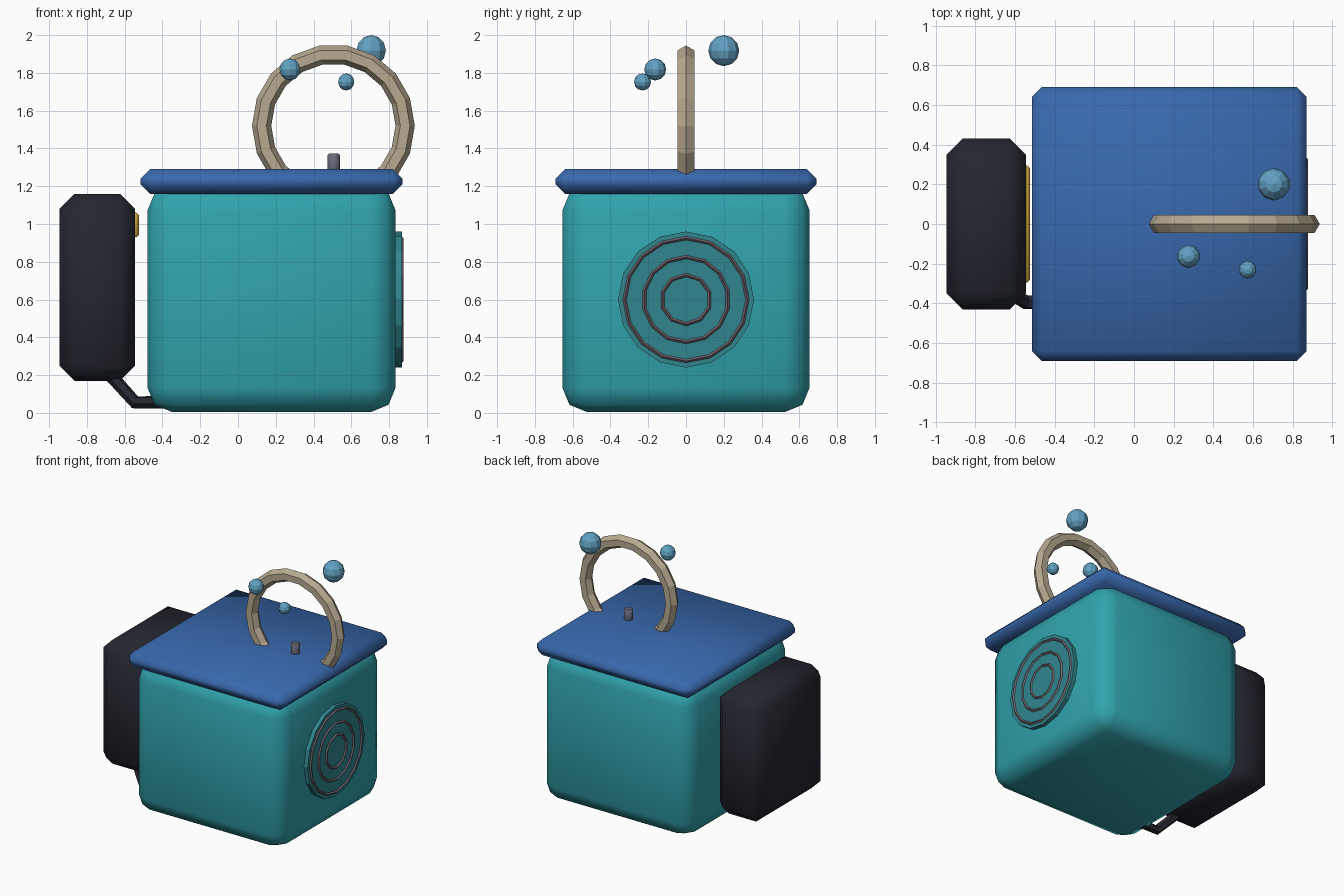
import bpy
from math import radians, pi

if "Cube" in bpy.data.objects:
    bpy.data.objects.remove(bpy.data.objects["Cube"])


def material(name, r, g, b):
    m = bpy.data.materials.new(name)
    m.diffuse_color = (r, g, b, 1)
    m.use_nodes = True
    m.node_tree.nodes["Principled BSDF"].inputs["Base Color"].default_value = m.diffuse_color
    return m


TEAL = material("teal", 0.03, 0.37, 0.42)
DARK_TEAL = material("dark_teal", 0.03, 0.24, 0.27)
BLUE = material("blue", 0.04, 0.14, 0.42)
BLACK = material("black", 0.018, 0.02, 0.03)
YELLOW = material("yellow", 0.6, 0.38, 0.04)
TAN = material("tan", 0.47, 0.40, 0.28)
BUBBLE = material("bubble_blue", 0.12, 0.36, 0.55)
RING = material("ring_grey", 0.17, 0.13, 0.16)
STEEL = material("steel", 0.14, 0.15, 0.2)


def finish(name, mat, smooth=None):
    ob = bpy.context.object
    ob.name = name
    ob.data.materials.append(mat)
    if smooth:
        bpy.ops.object.shade_smooth_by_angle(angle=radians(smooth))
    return ob


def bevel(ob, width, segments):
    mod = ob.modifiers.new("bevel", "BEVEL")
    mod.width = width
    mod.segments = segments
    mod.limit_method = 'ANGLE'
    bpy.ops.object.modifier_apply(modifier=mod.name)


def box(name, lo, hi, width, segments, mat):
    bpy.ops.mesh.primitive_cube_add(size=1, location=[(a + b) / 2 for a, b in zip(lo, hi)])
    ob = bpy.context.object
    ob.scale = [b - a for a, b in zip(lo, hi)]
    bpy.ops.object.transform_apply(location=False, rotation=False, scale=True)
    bevel(ob, width, segments)
    return finish(name, mat, 50)


# main tank, lid and side pack
box("body", (-0.48, -0.655, 0.005), (0.835, 0.655, 1.2), 0.13, 2, TEAL)
box("lid", (-0.515, -0.69, 1.16), (0.87, 0.69, 1.29), 0.05, 1, BLUE)
box("side_pack", (-0.945, -0.43, 0.17), (-0.545, 0.43, 1.16), 0.08, 1, BLACK)
box("pack_strip", (-0.57, -0.295, 0.93), (-0.525, 0.295, 1.06), 0.012, 1, YELLOW)

# round grille on the right side with raised rings
bpy.ops.mesh.primitive_cylinder_add(vertices=16, radius=0.36, depth=0.06,
                                    location=(0.837, 0, 0.6), rotation=(0, pi / 2, 0))
finish("grille_disc", DARK_TEAL)
for i, (r, n) in enumerate([(0.325, 16), (0.225, 14), (0.13, 10)]):
    bpy.ops.mesh.primitive_torus_add(major_segments=n, minor_segments=4, major_radius=r,
                                     minor_radius=0.01, location=(0.867, 0, 0.6),
                                     rotation=(0, pi / 2, 0))
    finish(f"grille_ring_{i + 1}", RING)

# hoop standing through the lid
bpy.ops.mesh.primitive_torus_add(major_segments=18, minor_segments=6, major_radius=0.38,
                                 minor_radius=0.051, location=(0.505, 0, 1.52),
                                 rotation=(pi / 2, 0, 0))
finish("hoop", TAN)

# small peg in the middle of the hoop
bpy.ops.mesh.primitive_cylinder_add(vertices=10, radius=0.034, depth=0.12,
                                    location=(0.507, 0, 1.312))
bevel(bpy.context.object, 0.008, 1)
finish("peg", STEEL, 40)

# floating bubbles
for i, (x, y, z, r) in enumerate([(0.705, 0.20, 1.918, 0.082), (0.275, -0.163, 1.818, 0.058),
                                  (0.573, -0.23, 1.752, 0.045)]):
    bpy.ops.mesh.primitive_uv_sphere_add(segments=10, ring_count=6, radius=r, location=(x, y, z))
    finish(f"bubble_{i + 1}", BUBBLE)

# cable from the pack to the tank
curve = bpy.data.curves.new("cable", 'CURVE')
curve.dimensions = '3D'
curve.bevel_depth = 0.036
curve.bevel_resolution = 1
curve.use_fill_caps = True
spline = curve.splines.new('POLY')
path = [(-0.72, -0.285, 0.25), (-0.545, -0.395, 0.056), (-0.36, -0.395, 0.056)]
spline.points.add(len(path) - 1)
for p, co in zip(spline.points, path):
    p.co = (*co, 1)
spline.use_smooth = False
cable = bpy.data.objects.new("cable", curve)
bpy.context.collection.objects.link(cable)
curve.materials.append(BLACK)
